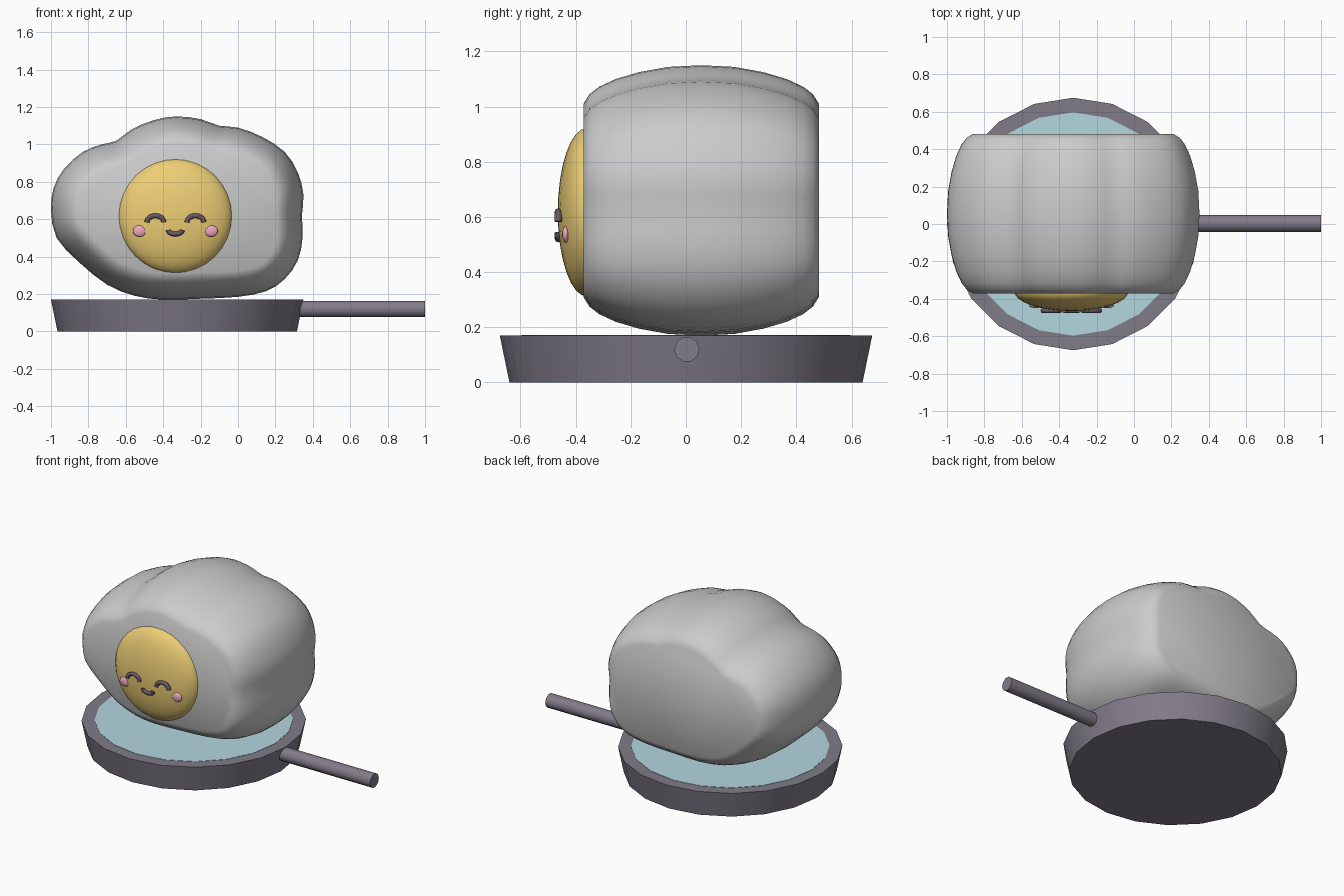
import bpy, bmesh, math
from mathutils import Vector

if "Cube" in bpy.data.objects:
    bpy.data.objects.remove(bpy.data.objects["Cube"])


def material(name, rgb):
    m = bpy.data.materials.new(name)
    m.diffuse_color = (*rgb, 1)
    m.use_nodes = True
    m.node_tree.nodes["Principled BSDF"].inputs["Base Color"].default_value = m.diffuse_color
    return m


PAN = material("pan_grey", (0.22, 0.20, 0.25))
BLUE = material("pan_blue", (0.45, 0.68, 0.74))
YOLK = material("yolk_yellow", (0.85, 0.62, 0.18))
DARK = material("face_dark", (0.13, 0.10, 0.14))
PINK = material("cheek_pink", (0.85, 0.40, 0.52))


def finish(ob, name, mat=None, smooth=40):
    ob.name = name
    if mat:
        ob.data.materials.append(mat)
    bpy.ops.object.select_all(action='DESELECT')
    ob.select_set(True)
    bpy.context.view_layer.objects.active = ob
    bpy.ops.object.transform_apply(location=False, rotation=True, scale=True)
    if smooth:
        bpy.ops.object.shade_smooth_by_angle(angle=math.radians(smooth))
    return ob


def cone(name, r1, r2, depth, loc, mat, sides, rot=(0, 0, 0), smooth=40):
    bpy.ops.mesh.primitive_cone_add(vertices=sides, radius1=r1, radius2=r2, depth=depth,
                                    location=loc, rotation=rot)
    return finish(bpy.context.object, name, mat, smooth)


def ellipsoid(name, loc, radii, mat, seg=32, rings=16):
    bpy.ops.mesh.primitive_uv_sphere_add(segments=seg, ring_count=rings, radius=1, location=loc)
    bpy.context.object.scale = radii
    return finish(bpy.context.object, name, mat, 60)


def arc(name, x, y, z, rx, rz, mat):
    # tube along half an ellipse in the xz plane
    cu = bpy.data.curves.new(name, 'CURVE')
    cu.dimensions = '3D'
    cu.bevel_depth, cu.bevel_resolution, cu.use_fill_caps = 0.013, 2, True
    sp = cu.splines.new('POLY')
    sp.points.add(12)
    for i, p in enumerate(sp.points):
        a = math.pi * i / 12
        p.co = (x + rx * math.cos(a), y, z + rz * math.sin(a), 1)
    ob = bpy.data.objects.new(name, cu)
    bpy.context.collection.objects.link(ob)
    bpy.ops.object.select_all(action='DESELECT')
    ob.select_set(True)
    bpy.context.view_layer.objects.active = ob
    bpy.ops.object.convert(target='MESH')
    return finish(bpy.context.object, name, mat, 50)


# Frying pan
CX = -0.325
cone("pan_body", 0.64, 0.675, 0.17, (CX, 0, 0.085), PAN, 20)
cone("pan_surface", 0.597, 0.597, 0.01, (CX, 0, 0.167), BLUE, 20)
cone("pan_handle", 0.046, 0.046, 0.70, (0.65, 0.003, 0.12), PAN, 10, (0, math.pi / 2, 0))

# Egg white: wavy outline lofted along y, shrinking towards both flat faces
outline = [(-1, .65), (-.985, .77), (-.93, .87), (-.83, .96), (-.73, 1.0), (-.65, 1.02),
           (-.57, 1.08), (-.45, 1.13), (-.33, 1.15), (-.2, 1.135), (-.1, 1.10), (0, 1.09),
           (.13, 1.04), (.25, .96), (.32, .85), (.35, .73), (.342, .62), (.345, .5),
           (.32, .38), (.25, .28), (.15, .215), (0, .185), (-.2, .175), (-.4, .17),
           (-.55, .19), (-.7, .25), (-.85, .37), (-.97, .5)]
pts = []
n = len(outline)
for i in range(n):
    p0, p1, p2, p3 = (Vector(outline[(i + k) % n]) for k in (-1, 0, 1, 2))
    for t in (0, 0.5):
        pts.append(0.5 * (2 * p1 + (p2 - p0) * t + (2 * p0 - 5 * p1 + 4 * p2 - p3) * t * t
                          + (3 * p1 - p0 - 3 * p2 + p3) * t ** 3))
n = len(pts)
normals = []
for i in range(n):
    t = (pts[(i + 2) % n] - pts[i - 2]).normalized()
    normals.append(Vector((t.y, -t.x)))

half = [(0, 0), (.12, .006), (.225, .025), (.31, .05), (.37, .078), (.405, .105), (.427, .14)]
rings = [(-y, d) for y, d in half[:0:-1]] + half
bm = bmesh.new()
loops = [[bm.verts.new((p.x + m.x * d, 0.055 + y, p.y + m.y * d)) for p, m in zip(pts, normals)]
         for y, d in rings]
for a, b in zip(loops, loops[1:]):
    for i in range(n):
        j = (i + 1) % n
        bm.faces.new((a[i], a[j], b[j], b[i]))
bm.faces.new(loops[0])
bm.faces.new(loops[-1])
bmesh.ops.recalc_face_normals(bm, faces=bm.faces)
me = bpy.data.meshes.new("egg_white")
bm.to_mesh(me)
bm.free()
egg = bpy.data.objects.new("egg_white", me)
bpy.context.collection.objects.link(egg)
finish(egg, "egg_white", None, 50)

# Yolk and its smiling face
FX = -0.335
ellipsoid("yolk", (FX, -0.36, 0.617), (0.305, 0.105, 0.305), YOLK)
for side, s in (("left", -1), ("right", 1)):
    arc("eye_" + side, FX + s * 0.107, -0.463, 0.583, 0.045, 0.036, DARK)
    ellipsoid("cheek_" + side, (FX + s * 0.19, -0.436, 0.537), (0.038, 0.013, 0.031), PINK, 16, 8)
arc("mouth", FX, -0.463, 0.543, 0.038, -0.022, DARK)
